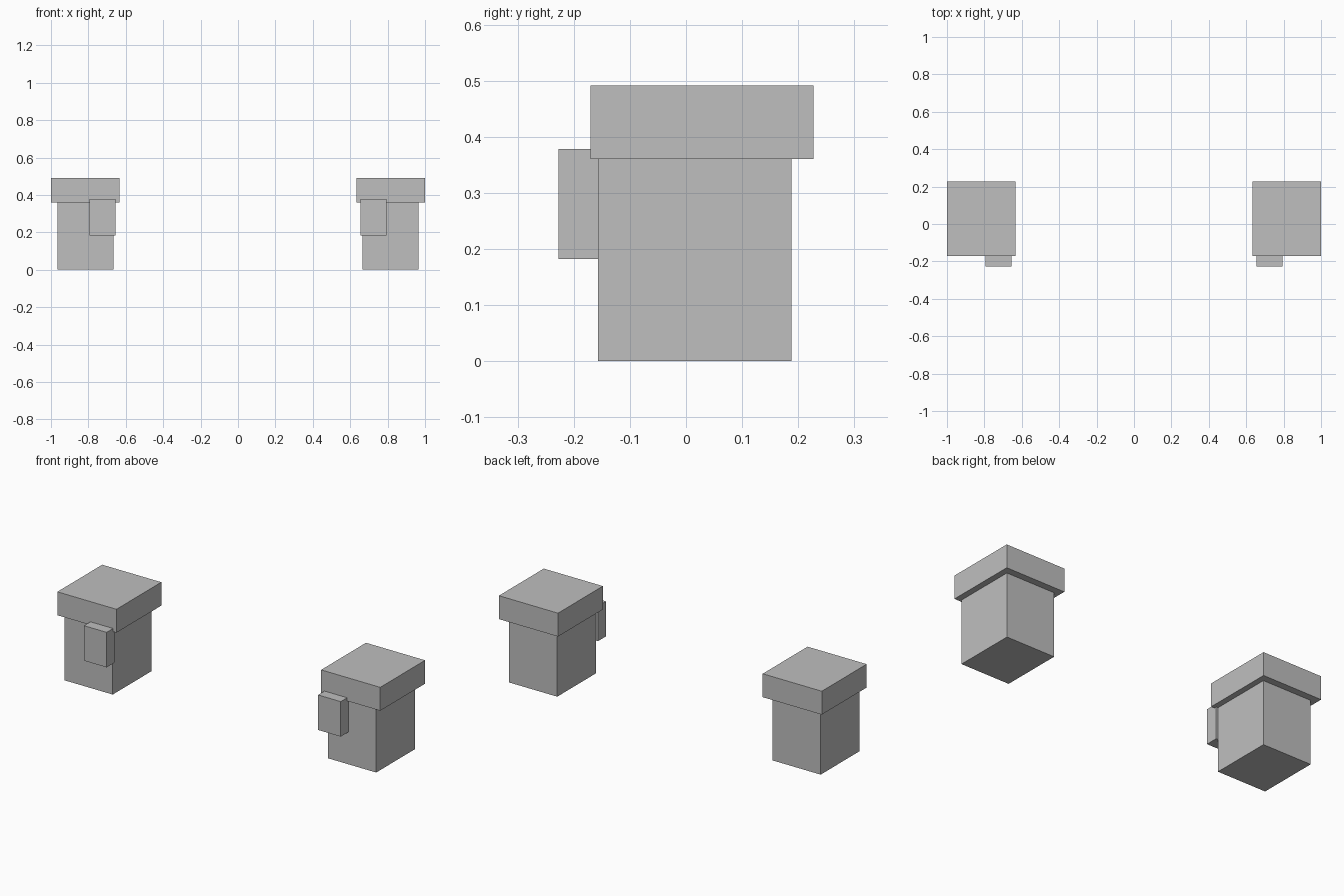
import bpy
import bmesh
from mathutils import Matrix, Vector

if "Cube" in bpy.data.objects:
    bpy.data.objects.remove(bpy.data.objects["Cube"])

grey = bpy.data.materials.new("plain grey")
grey.diffuse_color = (0.52, 0.52, 0.52, 1)
grey.use_nodes = True
grey.node_tree.nodes["Principled BSDF"].inputs["Base Color"].default_value = grey.diffuse_color


def box(name, lo, hi):
    """Axis-aligned box between two corners."""
    lo, hi = Vector(lo), Vector(hi)
    bm = bmesh.new()
    bmesh.ops.create_cube(
        bm, size=1,
        matrix=Matrix.Translation((lo + hi) / 2) @ Matrix.Diagonal((*(hi - lo), 1)))
    mesh = bpy.data.meshes.new(name)
    bm.to_mesh(mesh)
    bm.free()
    mesh.materials.append(grey)
    obj = bpy.data.objects.new(name, mesh)
    bpy.context.collection.objects.link(obj)


# Part extents on the +x side: x range, y range, z range
parts = {
    "post": ((0.666, 0.966), (-0.157, 0.188), (0.0, 0.36)),
    "cap": ((0.634, 1.0), (-0.17, 0.227), (0.36, 0.491)),
    "front_block": ((0.655, 0.795), (-0.227, -0.157), (0.182, 0.378)),
}

# Matching pair, mirrored across x = 0
for side, sign in (("right", 1), ("left", -1)):
    for part, (xr, yr, zr) in parts.items():
        x0, x1 = sorted(sign * x for x in xr)
        box(f"{side}_{part}", (x0, yr[0], zr[0]), (x1, yr[1], zr[1]))
